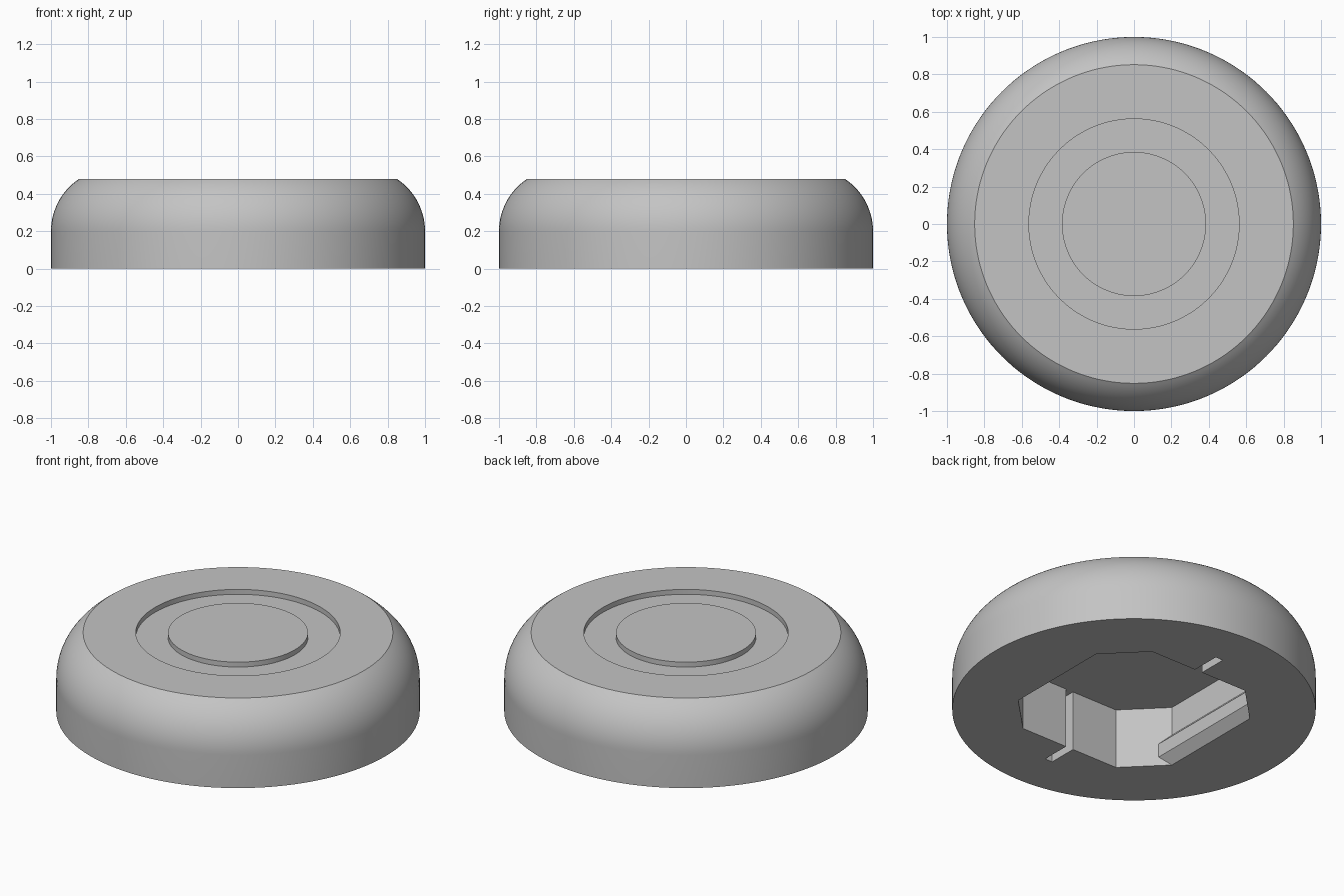
import bpy, bmesh, math
from mathutils import Matrix

cube = bpy.data.objects.get("Cube")
if cube:
    bpy.data.objects.remove(cube, do_unlink=True)

# Single colour
grey = bpy.data.materials.new("plain grey")
grey.use_nodes = True
colour = (0.55, 0.55, 0.55, 1)
grey.diffuse_color = colour
grey.node_tree.nodes["Principled BSDF"].inputs["Base Color"].default_value = colour

HEIGHT = 0.478          # overall height
HALF, FLAT = 0.552, 0.333   # socket half width, half length of its long walls
DEPTH = 0.365           # socket depth


def make_object(name, bm):
    bmesh.ops.recalc_face_normals(bm, faces=bm.faces)
    mesh = bpy.data.meshes.new(name)
    bm.to_mesh(mesh)
    bm.free()
    mesh.materials.append(grey)
    obj = bpy.data.objects.new(name, mesh)
    bpy.context.collection.objects.link(obj)
    return obj


def lathe(name, profile, steps):
    """Revolve (radius, z) points that start and end on the axis."""
    bm = bmesh.new()
    verts = [bm.verts.new((r, 0, z)) for r, z in profile]
    edges = [bm.edges.new(pair) for pair in zip(verts, verts[1:])]
    bmesh.ops.spin(bm, geom=verts + edges, cent=(0, 0, 0), axis=(0, 0, 1),
                   angle=math.tau, steps=steps, use_merge=True)
    bmesh.ops.remove_doubles(bm, verts=bm.verts, dist=1e-4)
    # Turn the fans at the axis into clean flat discs
    poles = [v for v in bm.verts if math.hypot(v.co.x, v.co.y) < 1e-4]
    bmesh.ops.dissolve_verts(bm, verts=poles)
    return make_object(name, bm)


# Puck body: straight skirt, rounded shoulder, flat top with ring groove
radius, base, groove = 0.335, 0.2, HEIGHT - 0.03
end = math.asin((HEIGHT - base) / radius)
shoulder = [(1 - radius + radius * math.cos(end * i / 16),
             base + radius * math.sin(end * i / 16)) for i in range(17)]
profile = [(0, 0), (1, 0)] + shoulder + [
    (0.562, HEIGHT), (0.562, groove), (0.385, groove), (0.385, HEIGHT), (0, HEIGHT)]
body = lathe("puck_body", profile, 144)

# Socket cutter: chamfered square with a narrow slot front and back
quarter = [(HALF, FLAT), (FLAT, HALF), (0.025, HALF), (0.025, 0.73)]
half = quarter + [(-x, y) for x, y in reversed(quarter)]
outline = half + [(-x, -y) for x, y in half]
bm = bmesh.new()
face = bm.faces.new([bm.verts.new((x, y, -0.1)) for x, y in outline])
top = bmesh.ops.extrude_face_region(bm, geom=[face])
bmesh.ops.translate(bm, vec=(0, 0, DEPTH + 0.1),
                    verts=[v for v in top["geom"] if isinstance(v, bmesh.types.BMVert)])
cutter = make_object("socket_cutter", bm)
cutter.hide_render = True

cut = body.modifiers.new("socket", "BOOLEAN")
cut.operation = "DIFFERENCE"
cut.solver = "EXACT"
cut.object = cutter
bpy.ops.object.select_all(action="DESELECT")
body.select_set(True)
bpy.context.view_layer.objects.active = body
bpy.ops.object.modifier_apply(modifier=cut.name)
bpy.data.objects.remove(cutter, do_unlink=True)
bpy.ops.object.shade_smooth_by_angle(angle=math.radians(20))

# Bevelled snap ribs along the left and right socket walls
for name, side in (("left_rib", 1), ("right_rib", -1)):
    bm = bmesh.new()
    section = [(0, 0), (0.052, 0.054), (0.052, 0.137), (0, 0.19)]
    ends = [[bm.verts.new((HALF - d, s * (FLAT + d), z)) for d, z in section]
            for s in (-1, 1)]
    for loop in ends:
        bm.faces.new(loop)
    for i in range(4):
        j = (i + 1) % 4
        bm.faces.new((ends[0][i], ends[0][j], ends[1][j], ends[1][i]))
    bm.transform(Matrix.Scale(side, 4, (1, 0, 0)))
    make_object(name, bm)
